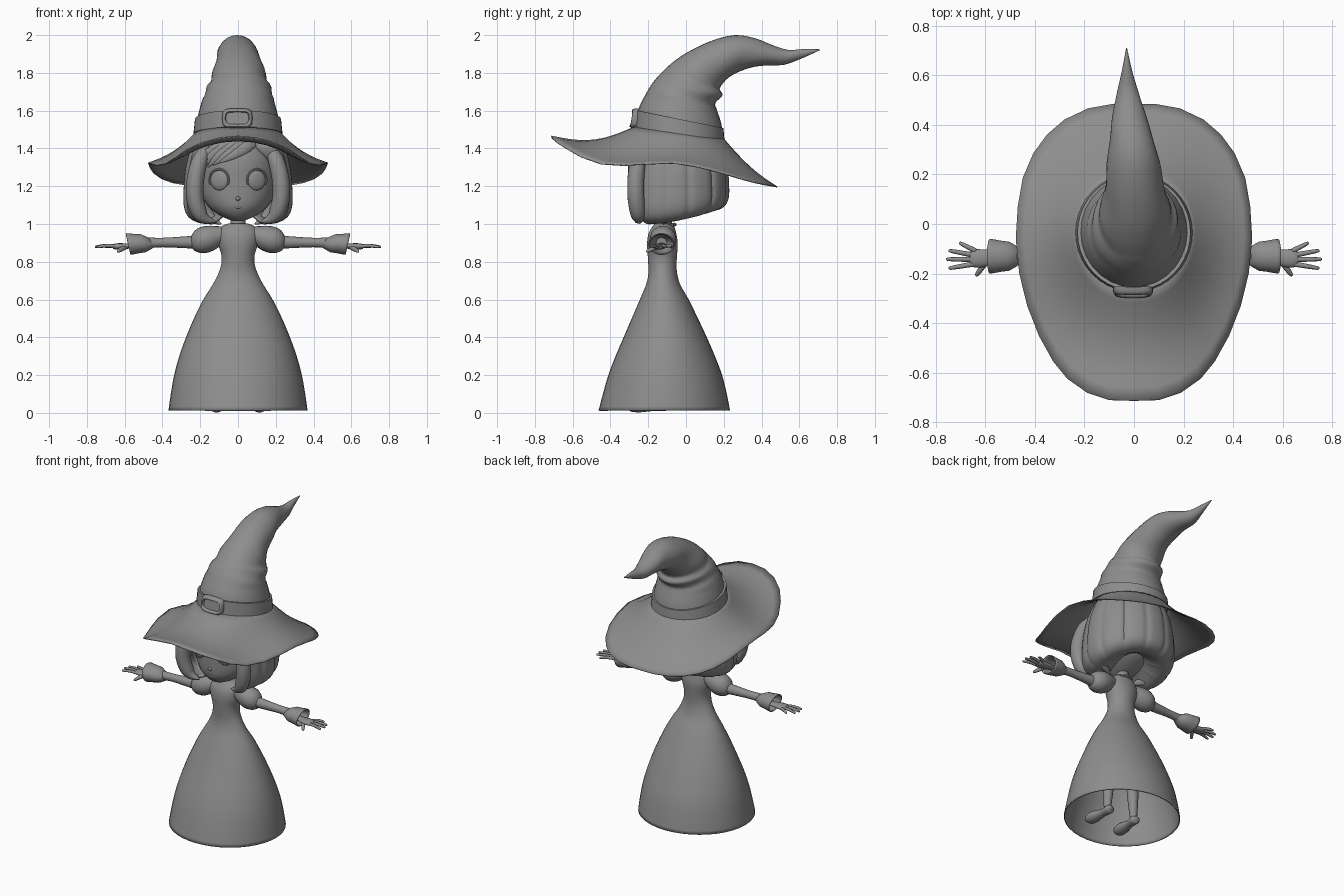
import bpy, bmesh, math
from mathutils import Vector

grey = bpy.data.materials.new("plain_grey")
grey.diffuse_color = (0.27, 0.27, 0.27, 1)
TAU = 2 * math.pi


def catmull(rows, steps):
    """Smoothly interpolate a list of number tuples."""
    out = []
    for i in range(len(rows) - 1):
        p0, p1, p2, p3 = (rows[max(0, min(len(rows) - 1, i + k))] for k in (-1, 0, 1, 2))
        for s in range(steps):
            t = s / steps
            out.append(tuple(0.5 * (2 * b + (c - a) * t + (2 * a - 5 * b + 4 * c - d) * t * t
                                    + (3 * b - a - 3 * c + d) * t ** 3)
                             for a, b, c, d in zip(p0, p1, p2, p3)))
    return out + [tuple(rows[-1])]


def skin(name, rings, closed=True, caps=(True, True), thick=0, angle=50):
    """Join rings of points into one smooth surface."""
    bm = bmesh.new()
    vs = [[bm.verts.new(p) for p in r] for r in rings]
    n = len(vs[0])
    for a, b in zip(vs, vs[1:]):
        for i in range(n if closed else n - 1):
            j = (i + 1) % n
            bm.faces.new((a[i], a[j], b[j], b[i]))
    if closed and caps[0]:
        bm.faces.new(vs[0][::-1])
    if closed and caps[1]:
        bm.faces.new(vs[-1])
    bmesh.ops.recalc_face_normals(bm, faces=bm.faces)
    me = bpy.data.meshes.new(name)
    bm.to_mesh(me)
    bm.free()
    ob = bpy.data.objects.new(name, me)
    bpy.context.collection.objects.link(ob)
    me.materials.append(grey)
    if thick:
        m = ob.modifiers.new("thickness", "SOLIDIFY")
        m.thickness, m.offset = thick, 0
    bpy.context.view_layer.objects.active = ob
    ob.select_set(True)
    bpy.ops.object.shade_smooth_by_angle(angle=math.radians(angle))
    ob.select_set(False)
    return ob


def lathe(name, rows, n=32, steps=3, **kw):
    """Stack of ellipses; rows are (z, centre y, half width, half depth)."""
    return skin(name, [[(rx * math.sin(TAU * i / n), cy - ry * math.cos(TAU * i / n), z) for i in range(n)]
                       for z, cy, rx, ry in catmull(rows, steps)], **kw)


def tube(name, pts, n=10, steps=3, flat=1.0, closed=False):
    """Round tube along points (x, y, z, radius); flat squashes it along its normal."""
    rows = catmull(pts, steps)
    P = [Vector(r[:3]) for r in rows]
    rings = []
    for i, r in enumerate(rows):
        lo, hi = max(i - 1, 0), min(i + 1, len(P) - 1)
        d = P[hi] - P[lo]
        if closed and i in (0, len(P) - 1):
            d = P[1] - P[-2]
        d.normalize()
        ref = Vector((0, 1, 0)) if abs(d.y) < 0.8 else Vector((0, 0, 1))
        u = d.cross(ref).normalized()
        v = d.cross(u)
        rings.append([P[i] + r[3] * (u * math.cos(TAU * k / n) + v * flat * math.sin(TAU * k / n)) for k in range(n)])
    return skin(name, rings, caps=(not closed, not closed))


def ball(name, c, s, n=20):
    rings = [[(c[0] + s[0] * math.sin(a) * math.cos(TAU * i / n), c[1] + s[1] * math.sin(a) * math.sin(TAU * i / n),
               c[2] + s[2] * math.cos(a)) for i in range(n)]
             for a in [0.03 + (math.pi - 0.06) * k / 12 for k in range(13)]]
    return skin(name, rings)


# Dress: one open shell from hem to neckline, then neck and collar
lathe("dress", [(0.012, -.115, .365, .345), (.1, -.112, .353, .325), (.2, -.11, .335, .298), (.3, -.11, .308, .26),
                (.4, -.11, .272, .217), (.5, -.112, .23, .172), (.6, -.115, .18, .126), (.68, -.121, .13, .087),
                (.74, -.123, .1, .073), (.79, -.125, .085, .072), (.84, -.125, .086, .075), (.9, -.125, .104, .078),
                (.95, -.125, .108, .07), (.985, -.12, .085, .055), (1.0, -.118, .05, .045)],
      n=40, caps=(False, True), thick=.006)
lathe("neck", [(.96, -.115, .05, .045), (1.0, -.115, .04, .04), (1.08, -.11, .04, .04)], n=20)
tube("collar", [(.062 * math.sin(TAU * i / 16), -.115 - .055 * math.cos(TAU * i / 16),
                 .985 - .012 * math.cos(TAU * i / 16), .01) for i in range(17)], n=6, steps=1, closed=True)

for s, side in ((1, "left"), (-1, "right")):
    # Legs and shoes under the skirt
    tube(side + "_leg", [(s * .09, -.13, .62, .05), (s * .095, -.13, .35, .042), (s * .1, -.13, .18, .033),
                         (s * .105, -.13, .05, .022)])
    tube(side + "_shoe", [(s * .1, -.095, .03, .012), (s * .102, -.11, .034, .032), (s * .106, -.17, .032, .028),
                          (s * .112, -.24, .036, .042), (s * .116, -.29, .034, .036), (s * .118, -.312, .03, .012)],
         n=14, flat=.8)
    # Puffed sleeve, arm and flared cuff
    tube(side + "_puff_sleeve", [(s * .06, -.122, .945, .04), (s * .1, -.122, .938, .052), (s * .145, -.122, .926, .067),
                                 (s * .19, -.122, .913, .069), (s * .225, -.122, .906, .055), (s * .245, -.122, .904, .034)],
         n=18)
    tube(side + "_arm", [(s * .2, -.122, .904, .036), (s * .3, -.124, .903, .03), (s * .4, -.126, .902, .025),
                         (s * .5, -.13, .9, .029)], n=14)
    cuff = [(.46, .026), (.485, .04), (.505, .05), (.535, .053), (.565, .058), (.582, .06)]
    skin(side + "_cuff", [[(s * (x + .012 * math.sin(a)), -.13 + 1.12 * r * math.cos(a),
                            .9 - (x - .46) * .05 + .92 * r * math.sin(a))
                           for a in [TAU * i / 18 for i in range(18)]] for x, r in cuff], caps=(True, False), thick=.006)
    # Hand: a flattened palm, four fingers and a thumb
    palm = tube(side + "_palm", [(s * .49, -.13, .895, .026), (s * .56, -.133, .886, .028), (s * .61, -.138, .881, .036),
                                 (s * .645, -.139, .879, .036), (s * .662, -.139, .879, .026)], n=12)
    for v in palm.data.vertices:
        v.co.z = .883 + (v.co.z - .883) * .45
    fingers = {"little": (.64, -.108, .7, -.078), "ring": (.65, -.125, .742, -.108),
               "middle": (.655, -.143, .752, -.142), "index": (.65, -.162, .742, -.178)}
    for f, (x0, y0, x1, y1) in fingers.items():
        tube(f"{side}_{f}_finger", [(s * x0, y0, .882, .0105), (s * (x0 + x1) / 2, (y0 + y1) / 2, .885, .0095),
                                    (s * x1, y1, .879, .007), (s * (x1 + .004), y1, .878, .002)], n=8)
    tube(side + "_thumb", [(s * .595, -.15, .878, .013), (s * .618, -.182, .866, .012), (s * .634, -.205, .855, .008),
                           (s * .637, -.21, .852, .002)], n=8)
    # Eye and eyelid rim, turned to follow the face
    eye = ball(side + "_eye", (0, 0, 0), (.052, .018, .054))
    eye.location, eye.rotation_euler = (s * .098, -.277, 1.232), (0, 0, s * .4)
    lid = tube(side + "_eyelid", [(.056 * math.cos(a), -.006, .058 * math.sin(a), .006)
                                  for a in [math.pi * (k - 1) / 8 for k in range(11)]], n=6, steps=1)
    lid.location, lid.rotation_euler = eye.location, eye.rotation_euler

# Head and small features
lathe("head", [(1.015, -.18, .02, .03), (1.03, -.172, .065, .08), (1.06, -.152, .12, .13), (1.1, -.13, .163, .17),
               (1.16, -.11, .195, .194), (1.24, -.1, .207, .205), (1.33, -.09, .21, .215), (1.42, -.08, .195, .195),
               (1.49, -.06, .15, .15)])
ball("nose", (0, -.297, 1.135), (.014, .014, .012), 12)
tube("mouth", [(-.026, -.289, 1.09, .003), (0, -.294, 1.087, .005), (.026, -.289, 1.09, .003)], n=6)

# Bobbed hair: a rippled shell open at the face, tucked in below
rings = []
for t, k in catmull([(.13, .18), (.08, .4), (.015, .62), (0, .78), (.05, .93), (.16, 1.0), (.35, 1.0), (.55, .97),
                     (.75, .89), (.97, .74)], 3):
    ring = []
    for i in range(97):
        u = i / 96
        a = math.radians(44 + 272 * u)
        back = (1 - math.cos(a)) / 2
        low = 1.005 + .075 * back ** 2
        groove = (1 - abs(math.sin(9 * math.pi * u))) ** 3
        r = k * (1 - .04 * groove)
        ring.append((.28 * r * math.sin(a), -.055 - .275 * r * math.cos(a), low + t * (1.5 - low)))
    rings.append(ring)
skin("bob_hair", rings, closed=False, thick=.015)
# Front locks framing the face, curling in at the tips, and the swept fringe
for s, side in ((1, "left"), (-1, "right")):
    tube(side + "_front_lock", [(s * .165, -.21, 1.4, .03), (s * .2, -.25, 1.34, .042), (s * .225, -.265, 1.24, .046),
                                (s * .228, -.265, 1.14, .046), (s * .205, -.255, 1.06, .042), (s * .17, -.25, 1.025, .026),
                                (s * .12, -.245, 1.012, .004)])
    tube(side + "_nape_lock", [(s * .2, -.1, 1.12, .05), (s * .17, -.1, 1.05, .042), (s * .09, -.12, 1.0, .004)], flat=.7)
for i in range(5):
    tube("fringe_lock", [(.1 - .015 * i, -.22, 1.45, .028), (.05 - .035 * i, -.277 + .006 * i, 1.41, .03),
                         (-.02 - .042 * i, -.298 + .012 * i, 1.365 - .004 * i, .022),
                         (-.1 - .03 * i, -.293 + .016 * i, 1.325 - .012 * i, .003)], flat=.4)
for i in range(3):
    tube("side_fringe_lock", [(.08, -.22, 1.45, .028), (.13 + .012 * i, -.262, 1.41, .03),
                              (.18 + .01 * i, -.245, 1.35, .026), (.2 + .01 * i, -.24, 1.26, .003)], flat=.4)

# Hat brim: outline points (x, y, z) for one half, mirrored, blended to the tilted crown ring
half = [(0, -.713, 1.465), (.1, -.71, 1.455), (.19, -.68, 1.43), (.268, -.625, 1.395), (.325, -.555, 1.355),
        (.383, -.45, 1.318), (.43, -.33, 1.31), (.462, -.2, 1.318), (.476, -.06, 1.322), (.468, .07, 1.3),
        (.448, .185, 1.27), (.405, .285, 1.24), (.35, .36, 1.22), (.28, .42, 1.207), (.185, .465, 1.2),
        (.09, .482, 1.196), (0, .482, 1.195)]
edge = half + [(-x, y, z) for x, y, z in half[-2:0:-1]]
rings = []
for k in range(9):
    t = k / 8
    ring = []
    for x, y, z in edge:
        a = math.atan2(x / .477, -(y + .12) / .6)
        ix, iy = .215 * math.sin(a), -.035 - .225 * math.cos(a)
        iz = 1.485 - .13 * iy
        sag = -.024 * math.sin(math.pi * t) * (1 + max(0, math.cos(a)))
        ring.append((ix + (x - ix) * t, iy + (y - iy) * t, iz + (z - iz) * t + sag))
    rings.append(ring)
skin("hat_brim", rings, caps=(False, False), thick=.006)

# Bent crown: rows of (front y, front z, back y, back z, half width, centre x)
crown = [(-.265, 1.5, .2, 1.45, .226, 0), (-.255, 1.6, .186, 1.535, .213, 0), (-.212, 1.69, .165, 1.6, .193, 0),
         (-.185, 1.735, .155, 1.64, .182, .003), (-.155, 1.775, .19, 1.675, .166, .005), (-.13, 1.8, .19, 1.695, .155, .005),
         (-.08, 1.848, .178, 1.715, .143, .005), (.0, 1.905, .2, 1.75, .13, .004), (.13, 1.968, .235, 1.782, .115, .002),
         (.26, 2.0, .29, 1.81, .1, -.005), (.37, 1.982, .36, 1.832, .085, -.012), (.455, 1.948, .44, 1.84, .064, -.02),
         (.54, 1.922, .52, 1.843, .044, -.025), (.62, 1.926, .605, 1.873, .022, -.028), (.71, 1.925, .709, 1.92, .002, -.03)]
rings = []
for j, (fy, fz, by, bz, w, cx) in enumerate(catmull(crown, 3)):
    ring = []
    for i in range(28):
        a = TAU * i / 28
        c = (1 + math.cos(a)) / 2
        fold = 1 + .03 * math.sin(j * .9 + 2 * a) * (6 < j < 36)
        ring.append((cx + w * fold * math.sin(a), by + (fy - by) * c, bz + (fz - bz) * c))
    rings.append(ring)
skin("hat_crown", rings, caps=(False, True))

# Hat band: a raised tilted hoop
band = [(.222, .226, 1.472), (.236, .239, 1.472), (.228, .233, 1.55), (.212, .215, 1.55)]
skin("hat_band", [[(rx * math.sin(a), -.035 - ry * math.cos(a),
                    z + .15 * (ry * math.cos(a) + .035) + .012 * math.cos(a) * (z > 1.5))
                   for a in [TAU * i / 40 for i in range(40)]] for rx, ry, z in band + band[:1]],
     caps=(False, False), angle=35)


# Buckle: rounded frame and inner plate
def loop(w, h, y):
    pts = []
    for i in range(24):
        c, s = math.cos(TAU * i / 24), math.sin(TAU * i / 24)
        px, pz = (math.copysign(abs(q) ** .5, q) for q in (c, s))
        pts.append((w * px - .004, y + .15 * h * pz + .9 * (w * px) ** 2, 1.56 + h * pz))
    return pts


skin("buckle_frame", [loop(.08, .052, -.262), loop(.08, .052, -.28), loop(.072, .045, -.292), loop(.064, .037, -.292),
                      loop(.059, .032, -.284), loop(.059, .032, -.262)], caps=(False, False), angle=60)
skin("buckle_plate", [loop(.06, .034, -.268), loop(.06, .034, -.277)])
